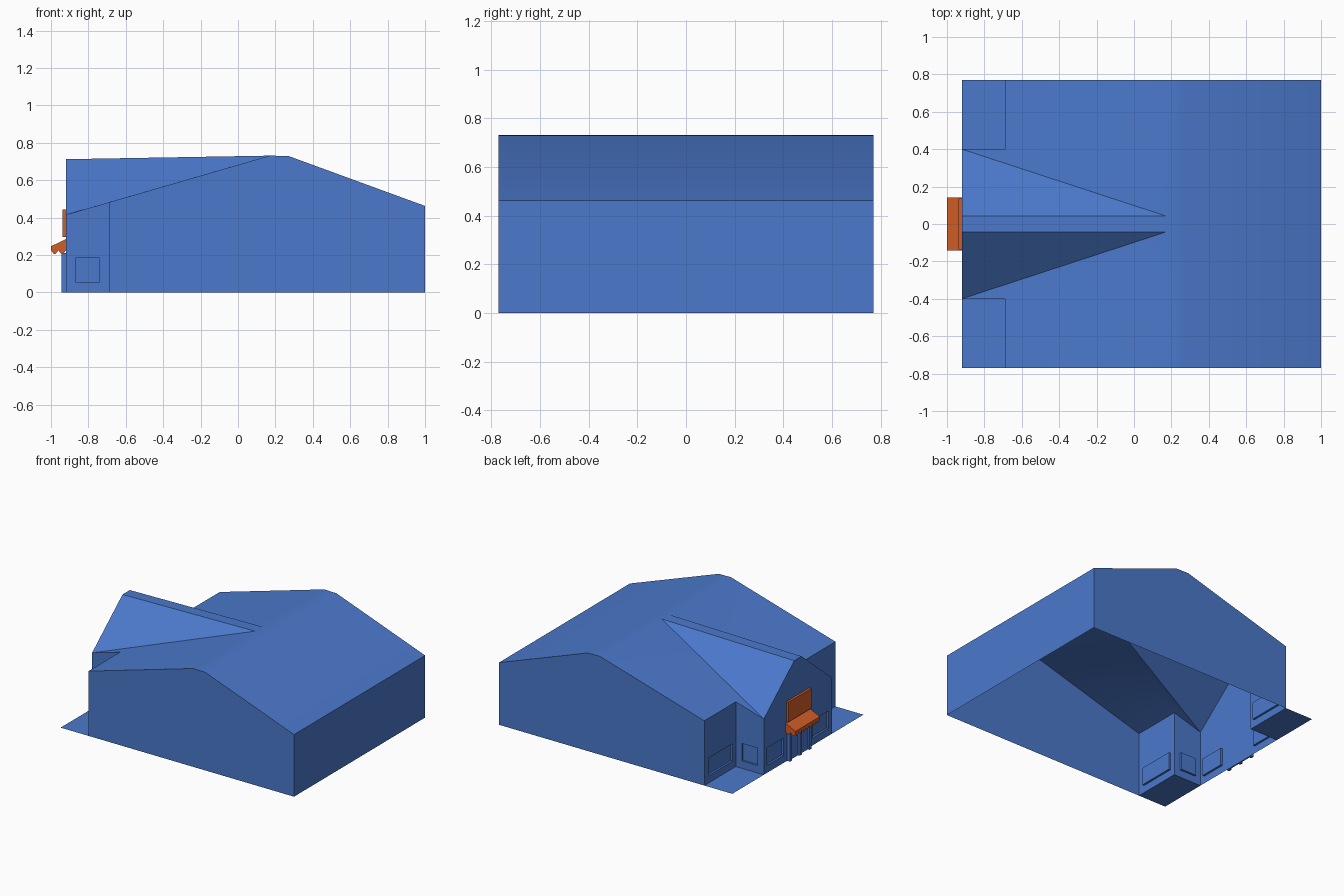
import bpy, bmesh, math

if "Cube" in bpy.data.objects:
    bpy.data.objects.remove(bpy.data.objects["Cube"])


def material(name, rgb):
    m = bpy.data.materials.new(name)
    m.diffuse_color = (*rgb, 1)
    m.use_nodes = True
    m.node_tree.nodes["Principled BSDF"].inputs["Base Color"].default_value = m.diffuse_color
    return m


BLUE = material("blue", (0.07, 0.19, 0.6))
ORANGE = material("orange", (0.64, 0.11, 0.02))


def poly(bm, pts):
    bm.faces.new([bm.verts.new(p) for p in pts])


def finish(bm, name, mat, smooth=False):
    bmesh.ops.remove_doubles(bm, verts=bm.verts, dist=0.0005)
    bmesh.ops.recalc_face_normals(bm, faces=bm.faces)
    me = bpy.data.meshes.new(name)
    bm.to_mesh(me)
    bm.free()
    ob = bpy.data.objects.new(name, me)
    bpy.context.collection.objects.link(ob)
    me.materials.append(mat)
    if smooth:
        bpy.ops.object.select_all(action='DESELECT')
        ob.select_set(True)
        bpy.context.view_layer.objects.active = ob
        bpy.ops.object.shade_smooth_by_angle(angle=math.radians(30))
    return ob


def box(name, lo, hi, mat):
    bm = bmesh.new()
    bmesh.ops.create_cube(bm, size=1)
    for v in bm.verts:
        v.co = [(a + b) / 2 + c * (b - a) for a, b, c in zip(lo, hi, v.co)]
    return finish(bm, name, mat)


def wall(bm, at, us, zs, windows, openings=()):
    """Grid wall; at(u, z, depth) gives a point, window cells are recessed."""
    for i in range(len(us) - 1):
        for j in range(len(zs) - 1):
            ring = [(us[i], zs[j]), (us[i + 1], zs[j]),
                    (us[i + 1], zs[j + 1]), (us[i], zs[j + 1])]
            if (i, j) in openings:
                continue
            if (i, j) not in windows:
                poly(bm, [at(u, z, 0) for u, z in ring])
                continue
            poly(bm, [at(u, z, 0.015) for u, z in ring])
            for k in range(4):
                a, b = ring[k], ring[(k + 1) % 4]
                poly(bm, [at(*a, 0), at(*b, 0), at(*b, 0.015), at(*a, 0.015)])


XF, XR, XB = -0.92, -0.69, 1.0        # gable front, recessed wall, back
YG, YW, YT = 0.40, 0.77, 0.043        # gable half, building half, ridge half
ZE, ZR, ZP = 0.415, 0.4815, 0.731     # eave heights and ridge height
X1, X2 = 0.17, 0.27
rows = [0, 0.055, 0.185]

# open-bottomed building shell: walls with recessed windows
bm = bmesh.new()
cols = [-YG, -0.36, -0.17, -0.12, 0.12, 0.17, 0.36, YG]
wall(bm, lambda u, z, d: (XF + d, u, z), cols, rows + [ZE],
     [(1, 1), (5, 1)], [(3, 0), (3, 1)])
poly(bm, [(XF, y, ZE) for y in cols] + [(XF, YT, 0.712), (XF, -YT, 0.712)])
for s in (-1, 1):
    wall(bm, lambda u, z, d: (u, s * (YG - d), z), [XF, -0.87, -0.74, XR],
         rows + [ZE], [(1, 1)])
    poly(bm, [(x, s * YG, ZE) for x in (XF, -0.87, -0.74, XR)] + [(XR, s * YG, ZR)])
    wall(bm, lambda u, z, d: (XR + d, s * u, z), [YG, 0.44, 0.715, YW],
         rows + [ZR], [(1, 1)])
    poly(bm, [(XR, s * YW, 0), (XB, s * YW, 0), (XB, s * YW, 0.462),
              (X2, s * YW, 0.729), (X1, s * YW, ZP), (XR, s * YW, ZR)])
poly(bm, [(XB, -YW, 0), (XB, YW, 0), (XB, YW, 0.462), (XB, -YW, 0.462)])
finish(bm, "walls", BLUE)

# main roof with the cross gable
bm = bmesh.new()
ys = [-YW, -YT, YT, YW]
for a, b in zip(ys, ys[1:]):
    poly(bm, [(X1, a, ZP), (X2, a, 0.729), (X2, b, 0.729), (X1, b, ZP)])
    poly(bm, [(X2, a, 0.729), (XB, a, 0.462), (XB, b, 0.462), (X2, b, 0.729)])
for s in (-1, 1):
    valley, inner, tip = (XF, s * YG, ZE), (XR, s * YG, ZR), (X1, s * YT, ZP)
    poly(bm, [inner, (XR, s * YW, ZR), (X1, s * YW, ZP), tip])
    poly(bm, [valley, inner, tip])
    poly(bm, [valley, tip, (XF, s * YT, 0.712)])
poly(bm, [(XF, -YT, 0.712), (X1, -YT, ZP), (X1, YT, ZP), (XF, YT, 0.712)])
finish(bm, "roof", BLUE, smooth=True)

# paved corners beside the gable
for side, s in (("right", -1), ("left", 1)):
    bm = bmesh.new()
    poly(bm, [(XF, s * YG, 0), (XR, s * YG, 0), (XR, s * YW, 0), (XF, s * YW, 0)])
    finish(bm, side + "_corner_paving", BLUE)

# door frame and leaves
for i, y in enumerate((-0.115, 0, 0.115)):
    box(f"door_post_{i}", (-0.945, y - 0.012, 0), (XF, y + 0.012, 0.185), BLUE)
box("door_lintel", (-0.945, -0.127, 0.185), (XF, 0.127, 0.21), BLUE)
for i, y in enumerate((-0.0575, 0.0575)):
    box(f"door_leaf_{i}", (-0.93, y - 0.0455, 0), (-0.92, y + 0.0455, 0.185), BLUE)

# sign board above the canopy
box("sign_board", (-0.937, -0.135, 0.295), (XF, 0.135, 0.443), ORANGE)


def scallop(a, b, n):
    """Bumpy lower edge from a to b (x, y pairs)."""
    pts = []
    for k in range(n * 6 + 1):
        t = k / (n * 6)
        z = 0.226 - 0.021 * abs(math.sin(math.pi * n * t))
        pts.append((a[0] + (b[0] - a[0]) * t, a[1] + (b[1] - a[1]) * t, z))
    return pts


# sloped canopy with scalloped valance
bm = bmesh.new()
W = 0.143
poly(bm, [(XF, -W, 0.285), (XF, W, 0.285), (-1, W, 0.246), (-1, -W, 0.246)])
poly(bm, [(-1, W, 0.246), (-1, -W, 0.246)] + scallop((-1, -W), (-1, W), 7))
for y in (-W, W):
    poly(bm, [(XF, y, 0.285), (-1, y, 0.246)] + scallop((-1, y), (XF, y), 2))
finish(bm, "canopy", ORANGE)
